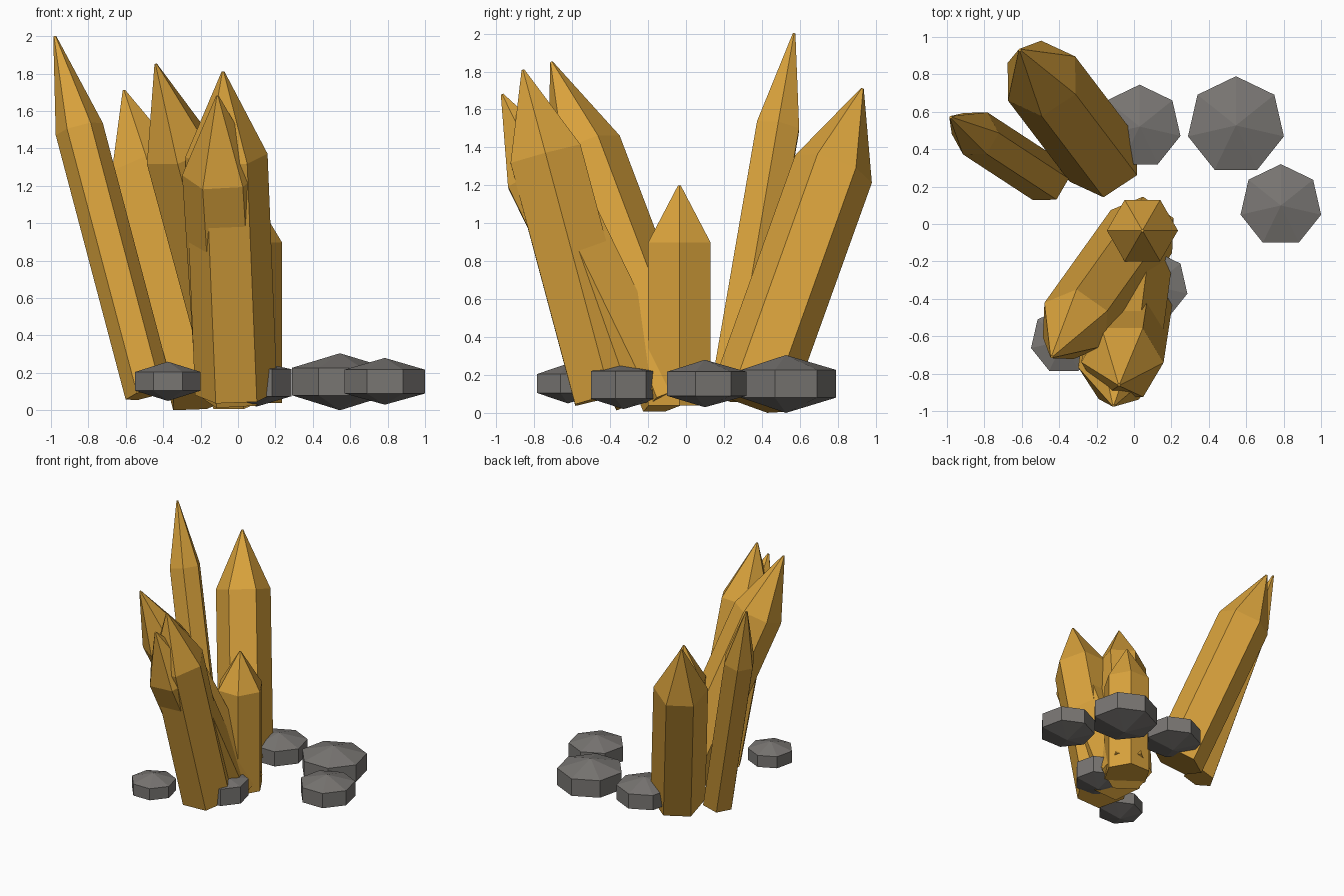
import bpy
import bmesh
import math
from mathutils import Vector

default = bpy.data.objects.get("Cube")
if default:
    bpy.data.objects.remove(default)


def make_material(name, rgb):
    mat = bpy.data.materials.new(name)
    mat.use_nodes = True
    color = (*rgb, 1)
    mat.diffuse_color = color
    mat.node_tree.nodes["Principled BSDF"].inputs["Base Color"].default_value = color
    return mat


gold = make_material("amber gold", (0.69, 0.36, 0.045))
grey = make_material("stone grey", (0.19, 0.18, 0.17))


def lathe(name, sides, profile, turn, mat):
    """Flat-sided solid from (radius, height) rings, closed at both ends."""
    bm = bmesh.new()
    rings = []
    for radius, z in profile:
        if radius == 0:
            rings.append([bm.verts.new((0, 0, z))] * sides)
            continue
        angles = [turn + math.tau * i / sides for i in range(sides)]
        rings.append([bm.verts.new((radius * math.cos(a), radius * math.sin(a), z))
                      for a in angles])
    for low, high in zip(rings, rings[1:]):
        for i in range(sides):
            j = (i + 1) % sides
            corners = [low[i], low[j], high[j], high[i]]
            bm.faces.new(list(dict.fromkeys(corners)))
    if profile[0][0]:
        bm.faces.new(rings[0][::-1])
    if profile[-1][0]:
        bm.faces.new(rings[-1])
    bmesh.ops.recalc_face_normals(bm, faces=bm.faces)
    mesh = bpy.data.meshes.new(name)
    bm.to_mesh(mesh)
    bm.free()
    mesh.materials.append(mat)
    obj = bpy.data.objects.new(name, mesh)
    bpy.context.collection.objects.link(obj)
    return obj


def crystal(name, base, tip, radius, turn=0):
    """Six-sided prism with a pointed end, leaning from base to tip."""
    axis = Vector(tip) - Vector(base)
    length = axis.length
    profile = [(radius, 0), (radius, length * 0.74), (0.008, length)]
    obj = lathe(name, 6, profile, math.radians(turn), gold)
    obj.rotation_mode = "QUATERNION"
    obj.rotation_quaternion = Vector((0, 0, 1)).rotation_difference(axis)
    obj.location = base


def stone(name, x, y, radius, bottom, low, high, top):
    """Seven-sided pebble with shallow peaks above and below."""
    profile = [(0, bottom), (radius, low), (radius, high), (0, top)]
    obj = lathe(name, 7, profile, math.pi / 2, grey)
    obj.location = (x, y, 0)


# Crystals
crystal("tall_back_crystal", (-0.475, 0.24, 0.09), (-0.98, 0.57, 2.0), 0.13)
crystal("wide_back_crystal", (-0.165, 0.345, 0.08), (-0.61, 0.93, 1.71), 0.215, 33)
crystal("upright_crystal", (0.045, -0.035, 0.04), (0.045, -0.035, 1.2), 0.19)
crystal("side_leaning_crystal", (0.04, -0.04, 0.08), (-0.44, -0.71, 1.85), 0.2, 25)
crystal("front_crystal", (-0.01, -0.4, 0.09), (-0.08, -0.86, 1.81), 0.22)
crystal("low_front_crystal", (-0.01, -0.2, 0.1), (-0.11, -0.97, 1.68), 0.215)

# Stones around the base
stone("large_stone", 0.545, 0.527, 0.263, 0, 0.08, 0.227, 0.305)
stone("left_stone", 0.785, 0.099, 0.221, 0.03, 0.09, 0.217, 0.28)
stone("back_stone", 0.03, 0.521, 0.224, 0.03, 0.09, 0.217, 0.28)
stone("front_stone", -0.375, -0.623, 0.18, 0.05, 0.105, 0.205, 0.26)
stone("embedded_stone", 0.1, -0.33, 0.19, 0.02, 0.075, 0.22, 0.26)
